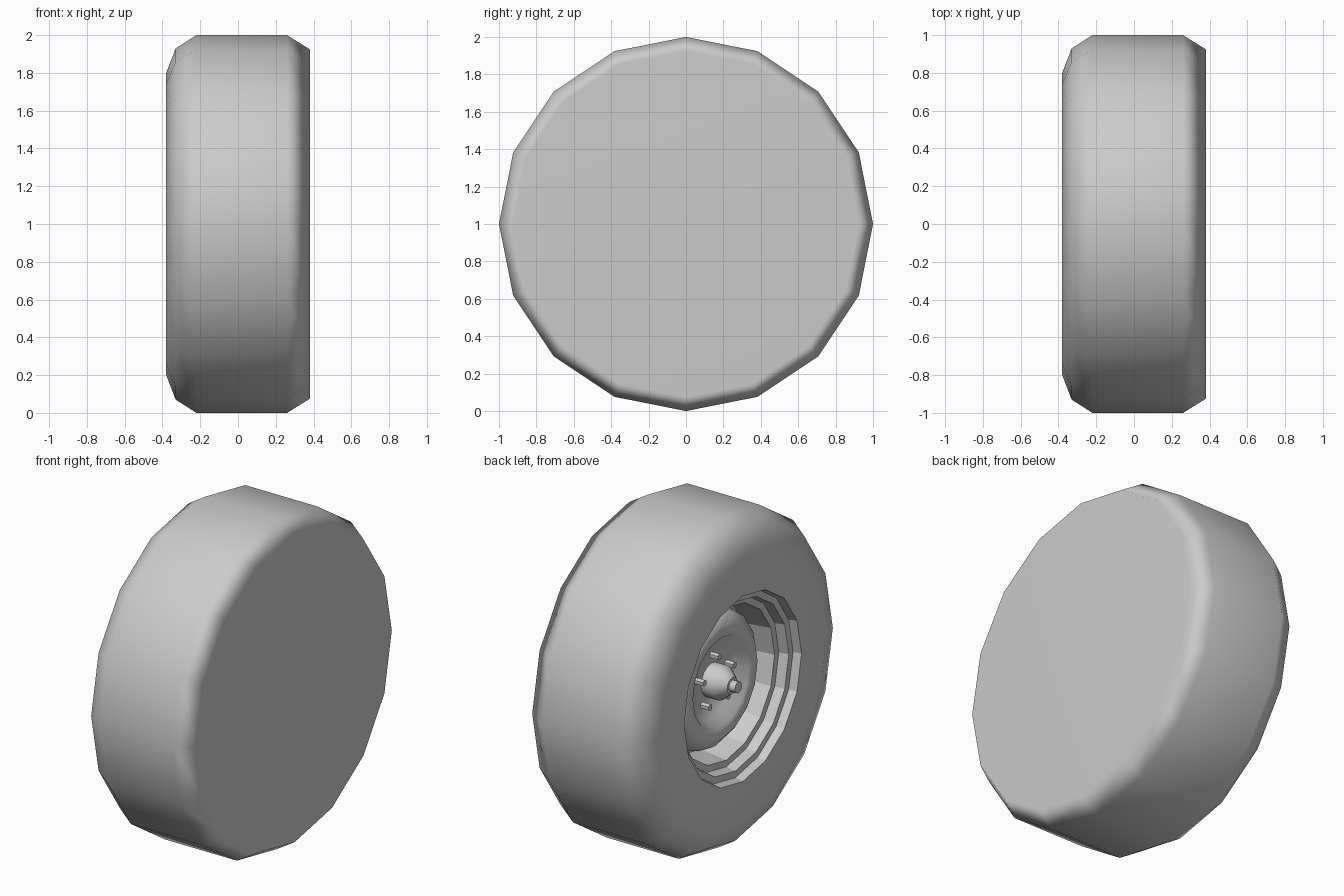
import bpy, bmesh, math
from mathutils import Matrix, Vector

cube = bpy.data.objects.get("Cube")
if cube:
    bpy.data.objects.remove(cube)

grey = bpy.data.materials.new("plain_grey")
grey.use_nodes = True
grey.diffuse_color = (0.6, 0.6, 0.6, 1)
grey.node_tree.nodes["Principled BSDF"].inputs["Base Color"].default_value = (0.6, 0.6, 0.6, 1)


def lathe(name, profile, sides, centre=(0, 0, 1), cap_start=False, cap_end=False, smooth=None):
    """Turn (x, radius) points, listed from +x towards -x, around the x axis."""
    bm = bmesh.new()
    rings = []
    for x, r in profile:
        ring = []
        for i in range(sides):
            a = 2 * math.pi * i / sides
            ring.append(bm.verts.new((x, r * math.sin(a), r * math.cos(a))))
        rings.append(ring)
    for a, b in zip(rings, rings[1:]):
        for i in range(sides):
            j = (i + 1) % sides
            bm.faces.new((a[i], a[j], b[j], b[i]))
    # Side faces point outward when the profile runs +x to -x
    if cap_start:
        bm.faces.new(list(reversed(rings[0])))
    if cap_end:
        bm.faces.new(rings[-1])
    for f in bm.faces:
        f.normal_flip()
    mesh = bpy.data.meshes.new(name)
    bm.to_mesh(mesh)
    bm.free()
    mesh.materials.append(grey)
    obj = bpy.data.objects.new(name, mesh)
    obj.location = centre
    bpy.context.collection.objects.link(obj)
    if smooth:
        bpy.ops.object.select_all(action="DESELECT")
        obj.select_set(True)
        bpy.context.view_layer.objects.active = obj
        bpy.ops.object.shade_smooth_by_angle(angle=math.radians(smooth))
    return obj


# Tyre with a closed flat back and an open front sidewall
tyre = lathe("tyre", [(0.38, 0.925), (0.26, 1.0), (-0.22, 1.0), (-0.33, 0.93),
                      (-0.38, 0.8), (-0.38, 0.56)], 16, cap_start=True, smooth=80)
weighted = tyre.modifiers.new("soft_edges", "WEIGHTED_NORMAL")
weighted.keep_sharp = True

# Stepped rim inside the sidewall
lathe("rim", [(-0.38, 0.56), (-0.33, 0.55), (-0.33, 0.51), (-0.27, 0.5),
              (-0.27, 0.46), (-0.1, 0.44), (-0.1, 0.4)], 16)

# Bulging wheel dish with a sunken centre plate
lathe("wheel_dish", [(-0.1, 0.42), (-0.19, 0.4), (-0.24, 0.34), (-0.235, 0.27),
                     (-0.17, 0.23)], 16, cap_end=True, smooth=60)

# Tapered hub and its small cap
lathe("hub", [(-0.17, 0.1), (-0.25, 0.1), (-0.31, 0.05)], 16, cap_end=True, smooth=50)
lathe("hub_cap", [(-0.3, 0.035), (-0.35, 0.035)], 8, cap_end=True, smooth=50)

# Ring of five lug nuts
for i in range(5):
    a = 2 * math.pi * i / 5
    place = (0, 0.15 * math.sin(a), 1 + 0.15 * math.cos(a))
    lathe(f"lug_nut_{i + 1}", [(-0.17, 0.02), (-0.225, 0.02)], 6, place, cap_end=True)
